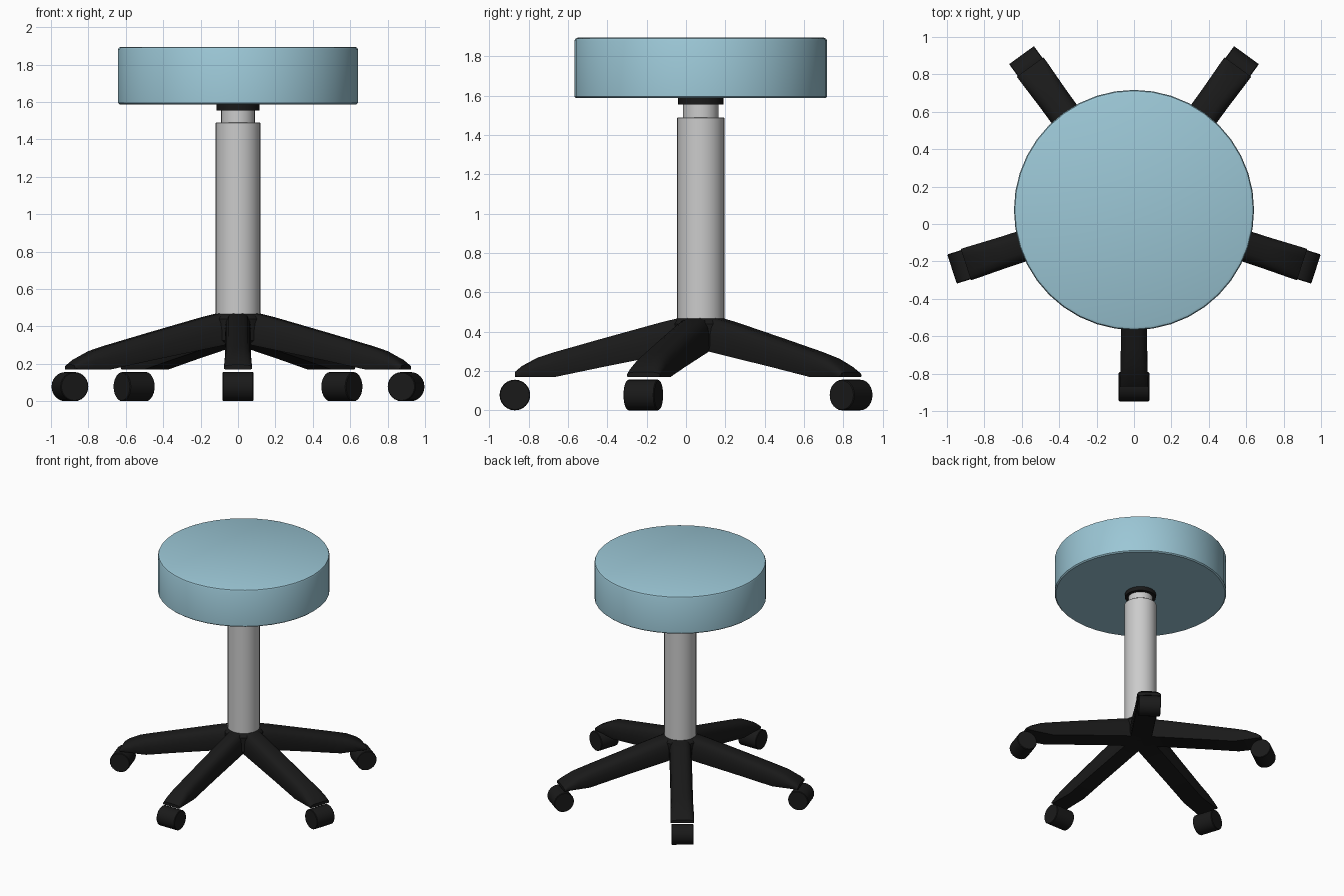
import bpy, bmesh, math
from mathutils import Matrix

if "Cube" in bpy.data.objects:
    bpy.data.objects.remove(bpy.data.objects["Cube"])

CY = 0.075                      # stool axis sits slightly behind the origin


def material(name, rgb):
    m = bpy.data.materials.new(name)
    m.diffuse_color = (*rgb, 1)
    m.use_nodes = True
    m.node_tree.nodes["Principled BSDF"].inputs["Base Color"].default_value = m.diffuse_color
    return m


BLUE = material("light_blue_vinyl", (0.33, 0.57, 0.67))
BLACK = material("black_plastic", (0.01, 0.01, 0.01))


def finish(name, bm, mat=None, angle=35):
    bmesh.ops.recalc_face_normals(bm, faces=bm.faces)
    mesh = bpy.data.meshes.new(name)
    bm.to_mesh(mesh)
    bm.free()
    ob = bpy.data.objects.new(name, mesh)
    bpy.context.collection.objects.link(ob)
    if mat:
        mesh.materials.append(mat)
    bpy.ops.object.select_all(action='DESELECT')
    ob.select_set(True)
    bpy.context.view_layer.objects.active = ob
    bpy.ops.object.shade_smooth_by_angle(angle=math.radians(angle))
    return ob


def loft(rings):
    """Skin a list of equal-length point rings and cap both ends."""
    bm = bmesh.new()
    rows = [[bm.verts.new(p) for p in ring] for ring in rings]
    n = len(rows[0])
    for a, b in zip(rows, rows[1:]):
        for i in range(n):
            j = (i + 1) % n
            bm.faces.new((a[i], a[j], b[j], b[i]))
    bm.faces.new(rows[0])
    bm.faces.new(rows[-1])
    return bm


def turned(name, profile, sides, mat=None):
    """Solid of revolution around the stool axis from (radius, z) points."""
    rings = [[(r * math.cos(2 * math.pi * i / sides),
               CY + r * math.sin(2 * math.pi * i / sides), z)
              for i in range(sides)] for r, z in profile]
    return finish(name, loft(rings), mat)


# Seat, collar and gas-lift column
turned("seat", [(0.633, 1.587), (0.642, 1.595), (0.642, 1.88), (0.637, 1.89), (0.625, 1.895)], 40, BLUE)
turned("seat_collar", [(0.115, 1.555), (0.115, 1.59)], 32, BLACK)
turned("inner_tube", [(0.09, 1.46), (0.09, 1.57)], 32)
turned("outer_tube", [(0.12, 0.44), (0.12, 1.487), (0.117, 1.49)], 32)

# Central hub of the base
turned("base_hub", [(0.12, 0.305), (0.145, 0.325), (0.145, 0.44), (0.125, 0.465), (0.1, 0.475)], 30, BLACK)

# Leg stations: distance from axis, top z, bottom z, half width
STATIONS = [(0.0, 0.475, 0.30, 0.083), (0.10, 0.472, 0.30, 0.083),
            (0.20, 0.448, 0.28, 0.083), (0.50, 0.365, 0.22, 0.083),
            (0.74, 0.297, 0.17, 0.084), (0.83, 0.268, 0.17, 0.086),
            (0.91, 0.225, 0.17, 0.088), (0.945, 0.195, 0.17, 0.088)]


def leg_ring(r, top, bottom, w):
    h = top - bottom
    half = [(0.94, 0.0), (1.0, 0.12), (1.0, 0.50), (0.92, 0.75), (0.72, 0.93), (0.42, 1.0)]
    pts = half + [(-x, z) for x, z in reversed(half)]
    return [(r, w * x, bottom + h * z) for x, z in pts]


# Five legs with a drum-shaped caster under each tip
for name, deg in (("front", 270), ("right", 342), ("back_right", 54),
                  ("back_left", 126), ("left", 198)):
    place = Matrix.Translation((0, CY, 0)) @ Matrix.Rotation(math.radians(deg), 4, 'Z')
    slim = 0.84 if name == "front" else 1.0
    bm = loft([leg_ring(r, t, b, w * slim) for r, t, b, w in STATIONS])
    bm.transform(place)
    finish(name + "_leg", bm, BLACK, 40)

    rings = [[(0.945 + rad * math.cos(2 * math.pi * i / 24), y,
               0.078 + rad * math.sin(2 * math.pi * i / 24)) for i in range(24)]
             for rad, y in ((0.074, -0.082), (0.078, -0.078), (0.078, 0.078), (0.074, 0.082))]
    bm = loft(rings)
    bm.transform(place)
    finish(name + "_caster", bm, BLACK)
